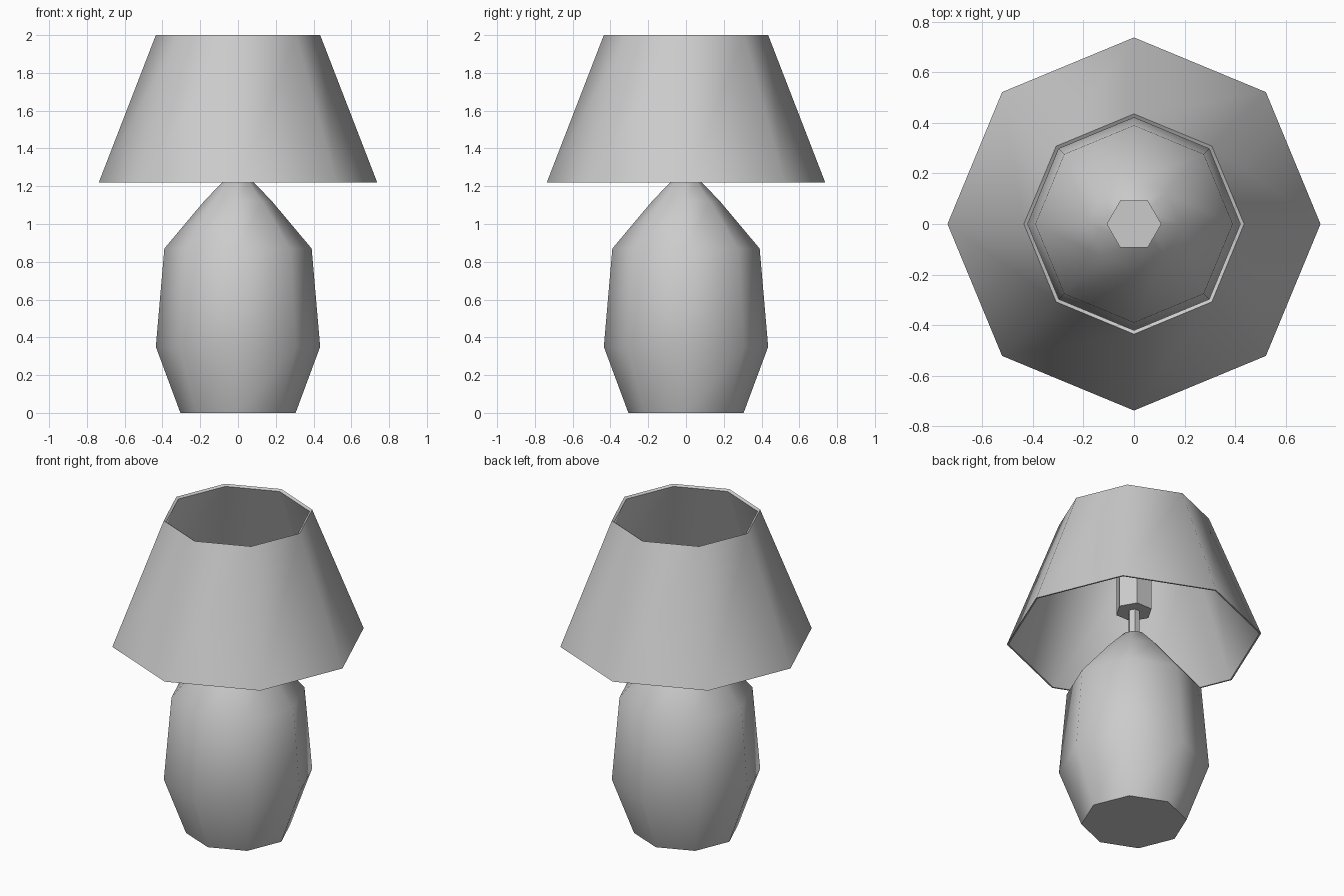
import bpy
import bmesh
import math

cube = bpy.data.objects.get("Cube")
if cube:
    bpy.data.objects.remove(cube, do_unlink=True)

# One plain grey for the whole lamp
grey = bpy.data.materials.new("light_grey")
grey.use_nodes = True
colour = (0.6, 0.6, 0.6, 1.0)
grey.diffuse_color = colour
grey.node_tree.nodes["Principled BSDF"].inputs["Base Color"].default_value = colour


def lathe(name, profile, sides, capped=True, closed=False, smooth=None):
    """Turn a (radius, height) profile into a faceted solid around z."""
    bm = bmesh.new()
    rings = []
    for r, z in profile:
        angles = [math.tau * i / sides for i in range(sides)]
        rings.append([bm.verts.new((r * math.cos(a), r * math.sin(a), z)) for a in angles])
    pairs = list(zip(rings, rings[1:]))
    if closed:
        pairs.append((rings[-1], rings[0]))
    for low, high in pairs:
        for i in range(sides):
            j = (i + 1) % sides
            bm.faces.new((low[i], low[j], high[j], high[i]))
    if capped:
        bm.faces.new(rings[0][::-1])
        bm.faces.new(rings[-1])
    bmesh.ops.recalc_face_normals(bm, faces=bm.faces)
    mesh = bpy.data.meshes.new(name)
    bm.to_mesh(mesh)
    bm.free()
    mesh.materials.append(grey)
    obj = bpy.data.objects.new(name, mesh)
    bpy.context.collection.objects.link(obj)
    if smooth:
        bpy.ops.object.select_all(action='DESELECT')
        obj.select_set(True)
        bpy.context.view_layer.objects.active = obj
        bpy.ops.object.shade_smooth_by_angle(angle=math.radians(smooth))
    return obj


# Bulging vase-like base, tapering to a rounded neck
lathe("lamp_base", [(0.305, 0), (0.435, 0.35), (0.39, 0.87), (0.18, 1.12),
                    (0.07, 1.235), (0.035, 1.25)], 8, smooth=60)

# Thin rod and bulb socket hidden under the shade
lathe("stem", [(0.035, 1.22), (0.035, 1.42)], 6)
lathe("bulb_socket", [(0.108, 1.4), (0.108, 1.65)], 6)

# Open shade with a thin wall, outer side then inner side
lathe("lamp_shade", [(0.737, 1.22), (0.435, 2.0), (0.42, 1.99), (0.727, 1.22)],
      8, capped=False, closed=True, smooth=60)
